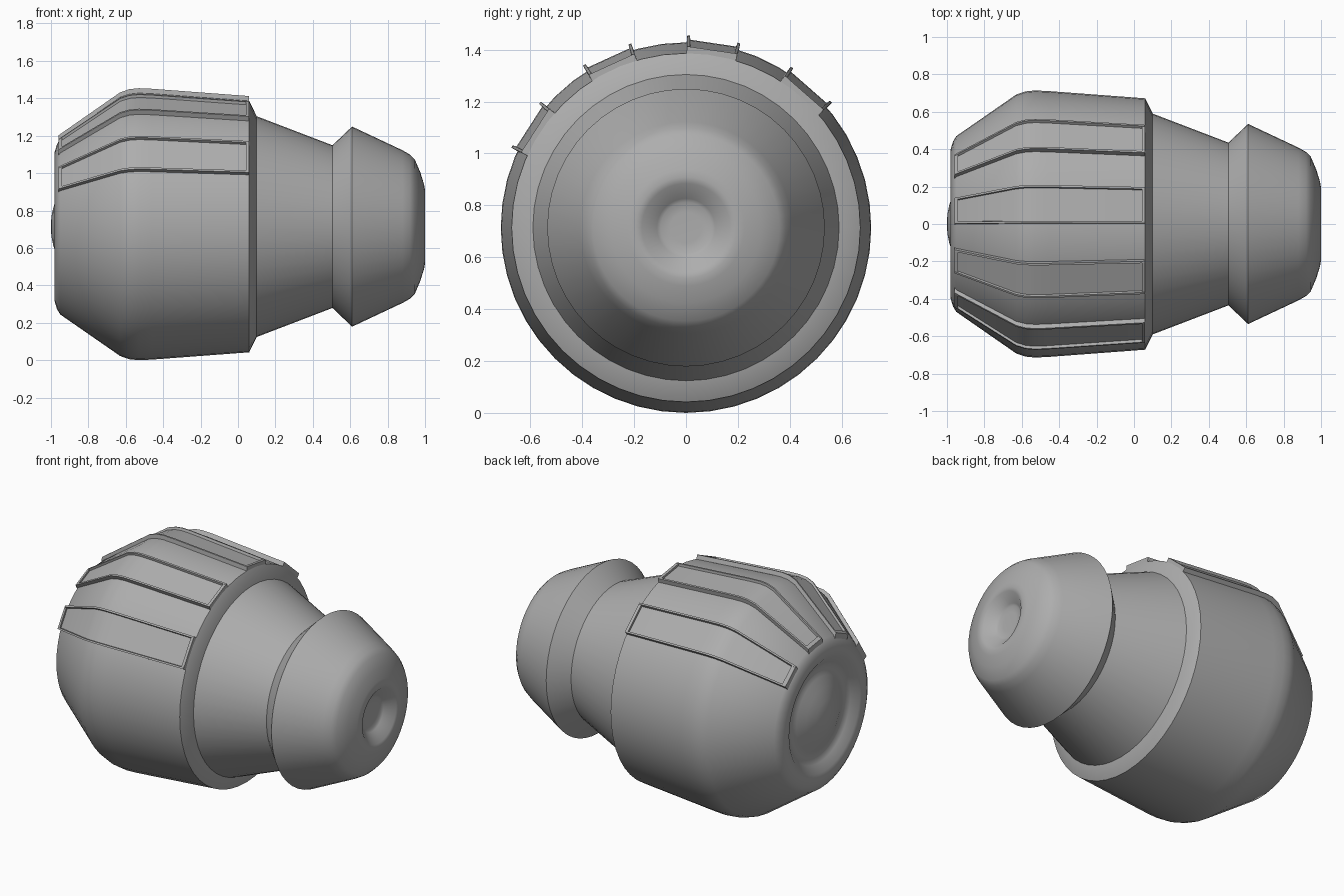
import bpy, bmesh, math
from mathutils import Vector

if "Cube" in bpy.data.objects:
    bpy.data.objects.remove(bpy.data.objects["Cube"])

CZ = 0.714          # height of the long axis
SEG = 48

grey = bpy.data.materials.new("dark_grey")
grey.diffuse_color = (0.42, 0.42, 0.42, 1)
grey.use_nodes = True
grey.node_tree.nodes["Principled BSDF"].inputs["Base Color"].default_value = grey.diffuse_color


def finish(bm, name, angle=30):
    bmesh.ops.recalc_face_normals(bm, faces=bm.faces)
    me = bpy.data.meshes.new(name)
    bm.to_mesh(me)
    bm.free()
    me.materials.append(grey)
    ob = bpy.data.objects.new(name, me)
    bpy.context.collection.objects.link(ob)
    bpy.ops.object.select_all(action='DESELECT')
    ob.select_set(True)
    bpy.context.view_layer.objects.active = ob
    bpy.ops.object.shade_smooth_by_angle(angle=math.radians(angle))
    return ob


def lathe(name, profile):
    """Revolve (x, radius) points about the long axis."""
    bm = bmesh.new()
    vs = [bm.verts.new((x, 0, CZ + r)) for x, r in profile]
    es = [bm.edges.new(p) for p in zip(vs, vs[1:])]
    bmesh.ops.spin(bm, geom=vs + es, cent=(0, 0, CZ), axis=(1, 0, 0),
                   angle=2 * math.pi, steps=SEG, use_merge=True)
    bmesh.ops.remove_doubles(bm, verts=bm.verts, dist=1e-4)
    return finish(bm, name, 38)


def at(x, deg, r, side=0.0):
    """Point at an angle from the top, shifted sideways along the surface."""
    a = math.radians(deg)
    return Vector((x, r * math.sin(a) + side * math.cos(a),
                   CZ + r * math.cos(a) - side * math.sin(a)))


def loft(bm, sections):
    """Skin a row of four-point sections and cap both ends."""
    rows = [[bm.verts.new(p) for p in s] for s in sections]
    for a, b in zip(rows, rows[1:]):
        for i in range(4):
            j = (i + 1) % 4
            bm.faces.new((a[i], a[j], b[j], b[i]))
    bm.faces.new(rows[0])
    bm.faces.new(rows[-1])


# Barrel outer line, shared with the raised panels
shell = [(-0.95, 0.47), (-0.63, 0.692), (-0.58, 0.709), (-0.53, 0.714),
         (-0.46, 0.711), (0.06, 0.672)]

# Barrel with domed, grooved end
lathe("barrel", [(-1.0, 0), (-0.998, 0.05), (-0.988, 0.10), (-0.965, 0.17),
                 (-0.938, 0.23), (-0.928, 0.255), (-0.927, 0.28), (-0.94, 0.31),
                 (-0.975, 0.355), (-0.98, 0.40), (-0.968, 0.44)]
      + shell + [(0.10, 0.59), (0.10, 0.56)])

# Tapered neck and flared nose with a dimple
lathe("neck_and_nose", [(0.09, 0.594), (0.505, 0.435), (0.61, 0.535),
                        (0.88, 0.408), (0.92, 0.385), (0.945, 0.36),
                        (0.975, 0.29), (0.995, 0.225), (1.0, 0.195),
                        (0.995, 0.17), (0.945, 0.112), (0.937, 0.098),
                        (0.935, 0.06), (0.935, 0)])

# Raised framed grip panels
W, H = 0.009, 0.026
line = [(-0.96, 0.462)] + shell[1:]
for n, (a0, a1) in enumerate([(-65, -49.5), (-32, -17), (0.8, 16), (33.5, 49)], 1):
    # Flat panel surface
    bm = bmesh.new()
    loft(bm, [[at(x, a0, r - 0.03), at(x, a1, r - 0.03),
               at(x, a1, r + 0.011), at(x, a0, r + 0.011)] for x, r in line])
    finish(bm, f"grip_panel_{n}", 25)
    # Frame: two long ribs and two end ribs
    bm = bmesh.new()
    for a in (a0, a1):
        loft(bm, [[at(x, a, r - 0.02, -W), at(x, a, r - 0.02, W),
                   at(x, a, r + H, W * 0.6), at(x, a, r + H, -W * 0.6)]
                  for x, r in line])
    for (x, r), d in ((line[0], 0.02), (line[-1], -0.018)):
        loft(bm, [[at(x, a, r - 0.02), at(x + d, a, r - 0.02),
                   at(x + d, a, r + H + (0.012 if d > 0 else 0)), at(x, a, r + H)]
                  for a in (a0, a1)])
    finish(bm, f"grip_frame_{n}", 25)
